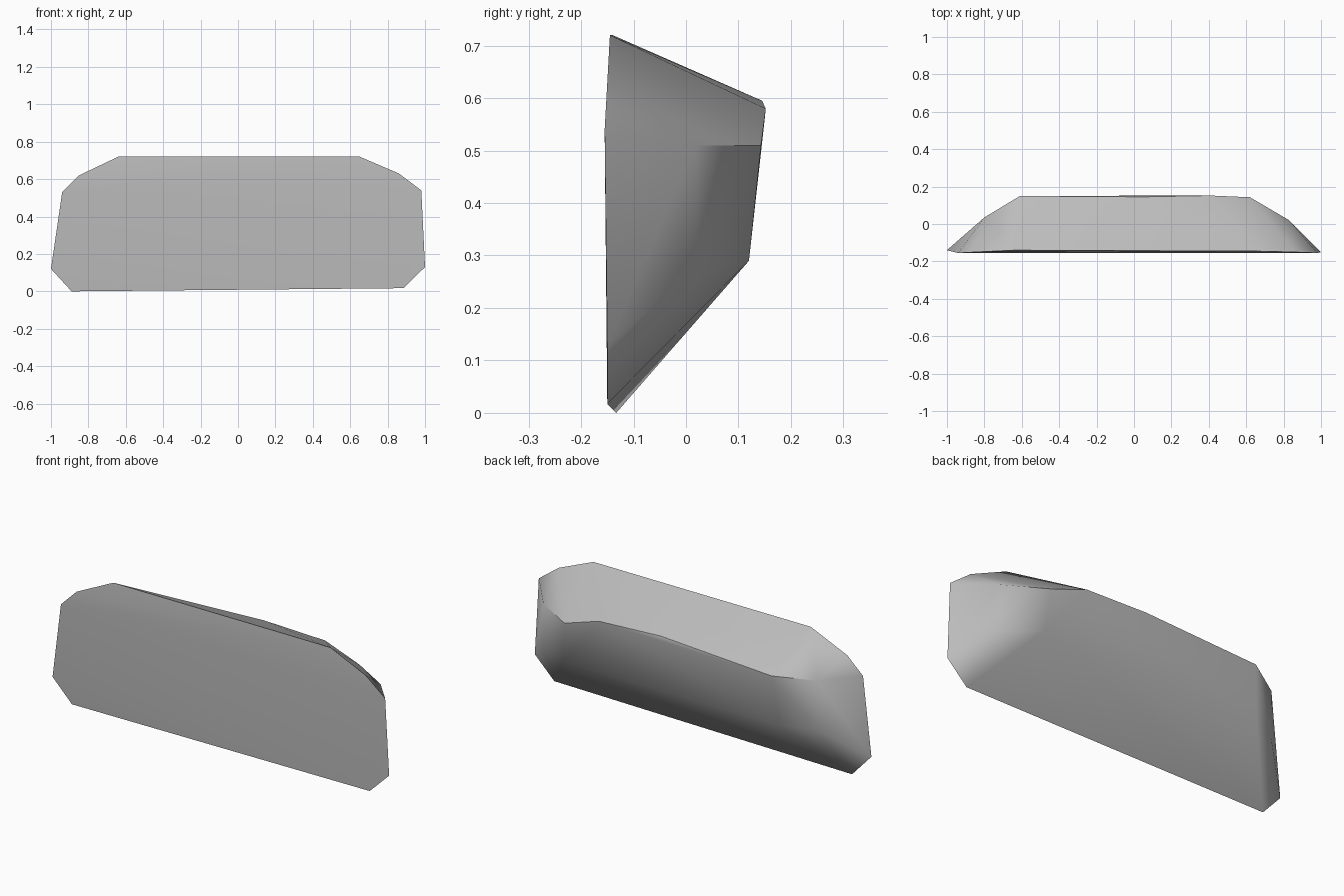
import bpy, bmesh, math

cube = bpy.data.objects.get("Cube")
if cube:
    bpy.data.objects.remove(cube, do_unlink=True)

stone = bpy.data.materials.new("grey stone")
stone.use_nodes = True
grey = (0.5, 0.5, 0.5, 1)
stone.diffuse_color = grey
stone.node_tree.nodes["Principled BSDF"].inputs["Base Color"].default_value = grey

# broad front face outline
front_rim = [(-0.89, -0.133, 0), (-1, -0.14, 0.12), (-0.94, -0.155, 0.53),
             (-0.85, -0.15, 0.62), (-0.64, -0.14, 0.72), (0.65, -0.145, 0.72),
             (0.86, -0.15, 0.63), (0.98, -0.155, 0.54), (1, -0.15, 0.13),
             (0.885, -0.15, 0.017)]
# corners of the narrower back face
back_rim = [(0.62, 0.143, 0.51), (0.41, 0.152, 0.58), (0.05, 0.145, 0.595),
            (-0.61, 0.15, 0.56), (-0.64, 0.12, 0.29), (0.64, 0.12, 0.29)]
# bulging ends between the two faces
end_bulge = [(0.83, 0.02, 0.51), (0.83, 0.02, 0.27),
             (-0.8, 0.035, 0.54), (-0.8, 0.035, 0.28)]

# chipped block wrapped around the corner points
bm = bmesh.new()
for p in front_rim + back_rim + end_bulge:
    bm.verts.new(p)
bmesh.ops.convex_hull(bm, input=bm.verts)
bmesh.ops.dissolve_limit(bm, angle_limit=math.radians(1), verts=bm.verts, edges=bm.edges)
bmesh.ops.recalc_face_normals(bm, faces=bm.faces)
mesh = bpy.data.meshes.new("stone_block")
bm.to_mesh(mesh)
bm.free()
mesh.materials.append(stone)
block = bpy.data.objects.new("stone_block", mesh)
bpy.context.collection.objects.link(block)

# soft chipped corners, crisp main edges
bpy.ops.object.select_all(action="DESELECT")
block.select_set(True)
bpy.context.view_layer.objects.active = block
bpy.ops.object.shade_smooth_by_angle(angle=math.radians(42))
weighted = block.modifiers.new("flat_main_faces", "WEIGHTED_NORMAL")
weighted.keep_sharp = True
